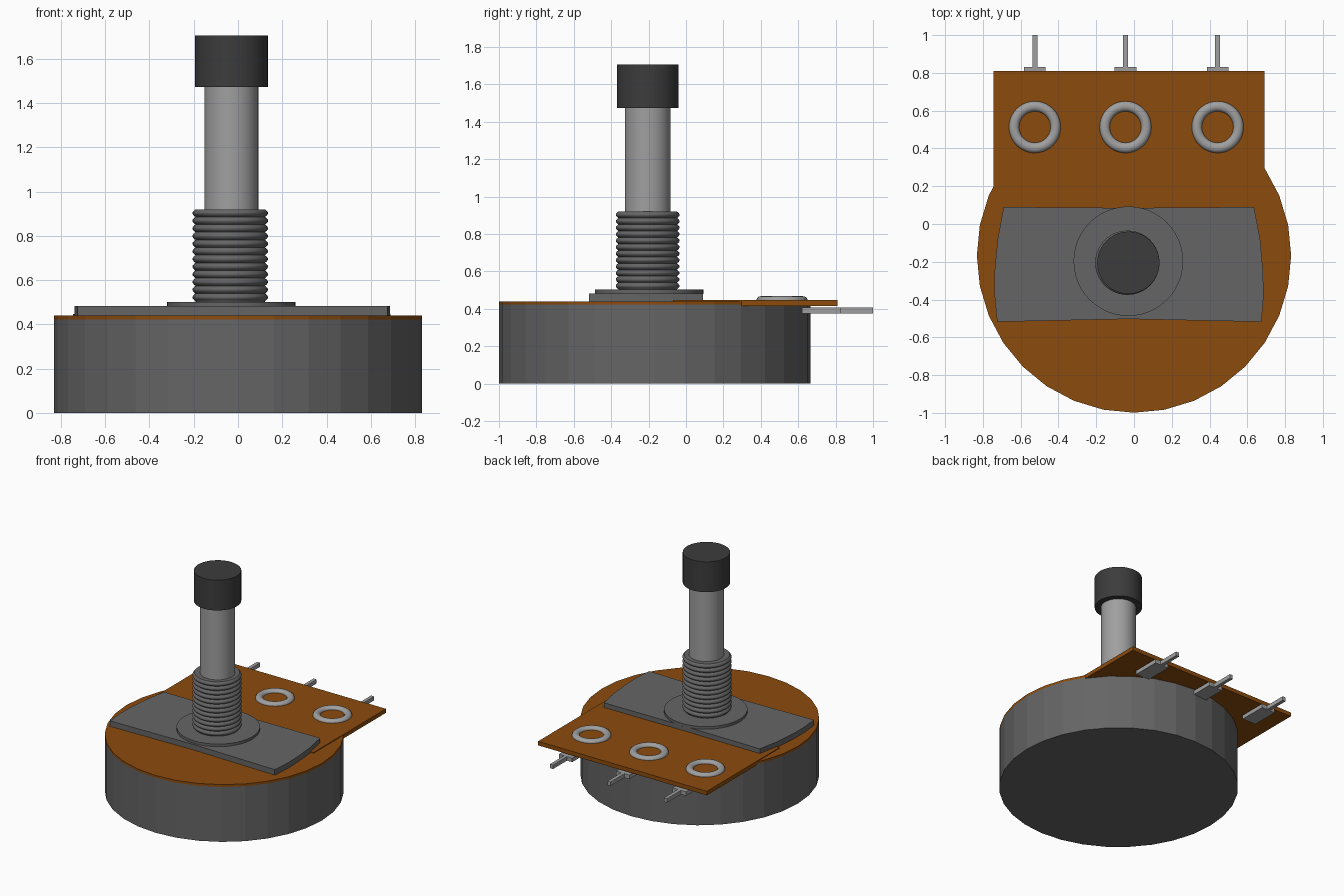
import bpy, bmesh, math

if "Cube" in bpy.data.objects:
    bpy.data.objects.remove(bpy.data.objects["Cube"])


def material(name, rgb):
    m = bpy.data.materials.new(name)
    m.diffuse_color = (*rgb, 1)
    m.use_nodes = True
    m.node_tree.nodes["Principled BSDF"].inputs["Base Color"].default_value = m.diffuse_color
    return m


ORANGE = material("orange_board", (0.26, 0.07, 0.004))
DARK = material("dark_grey", (0.13, 0.13, 0.13))
BLACK = material("near_black", (0.045, 0.045, 0.045))
STEEL = material("steel", (0.35, 0.35, 0.35))
AX, AY = -0.03, -0.205      # shaft axis


def finish(bm, name, mat, smooth=False):
    bmesh.ops.recalc_face_normals(bm, faces=bm.faces)
    me = bpy.data.meshes.new(name)
    bm.to_mesh(me)
    bm.free()
    ob = bpy.data.objects.new(name, me)
    bpy.context.collection.objects.link(ob)
    me.materials.append(mat)
    if smooth:
        bpy.ops.object.select_all(action='DESELECT')
        ob.select_set(True)
        bpy.context.view_layer.objects.active = ob
        bpy.ops.object.shade_smooth_by_angle(angle=math.radians(40))
    return ob


def prism(name, pts, z0, z1, mat):
    """Extrude a flat outline upwards."""
    bm = bmesh.new()
    face = bm.faces.new([bm.verts.new((x, y, z0)) for x, y in pts])
    ext = bmesh.ops.extrude_face_region(bm, geom=[face])
    for v in ext["geom"]:
        if isinstance(v, bmesh.types.BMVert):
            v.co.z = z1
    return finish(bm, name, mat)


def lathe(name, cx, cy, profile, n, mat, smooth=True, closed=False):
    """Revolve an (r, z) profile; open profiles get flat end caps."""
    bm = bmesh.new()
    rings = []
    for r, z in profile:
        rings.append([bm.verts.new((cx + r * math.cos(2 * math.pi * i / n),
                                    cy + r * math.sin(2 * math.pi * i / n), z))
                      for i in range(n)])
    pairs = list(zip(rings, rings[1:]))
    if closed:
        pairs.append((rings[-1], rings[0]))
    else:
        bm.faces.new(rings[0])
        bm.faces.new(rings[-1])
    for a, b in pairs:
        for i in range(n):
            j = (i + 1) % n
            bm.faces.new((a[i], a[j], b[j], b[i]))
    return finish(bm, name, mat, smooth)


# Round housing and the board disc on top of it
lathe("housing", 0, -0.167, [(0.832, 0), (0.832, 0.422)], 32, DARK, smooth=False)
lathe("board_disc", 0, -0.167, [(0.832, 0.422), (0.832, 0.44)], 32, ORANGE, smooth=False)

# Rectangular terminal board
prism("terminal_board", [(-0.745, -0.07), (0.69, -0.07), (0.69, 0.81), (-0.745, 0.81)],
      0.415, 0.446, ORANGE)

# Metal mounting plate with bowed ends
prism("mounting_plate",
      [(-0.69, 0.09), (-0.722, -0.08), (-0.738, -0.25), (-0.738, -0.38), (-0.725, -0.518),
       (-0.03, -0.503), (0.675, -0.518), (0.686, -0.38), (0.683, -0.25), (0.668, -0.08),
       (0.635, 0.09), (-0.03, 0.085)], 0.438, 0.482, DARK)

# Washer
lathe("washer", AX, -0.197, [(0.29, 0.478), (0.29, 0.502)], 48, DARK)

# Threaded bushing: stacked rounded ridges
thread = [(0.155, 0.495)]
RIDGES, Z0, Z1 = 12, 0.505, 0.92
pitch = (Z1 - Z0) / RIDGES
for k in range(RIDGES):
    for s in range(5):
        t = s / 5
        thread.append((0.157 + 0.014 * math.sin(math.pi * t), Z0 + (k + t) * pitch))
thread.append((0.157, Z1))
lathe("threaded_bushing", AX - 0.005, AY, thread, 40, DARK)

# Shaft and knob tip
lathe("shaft", AX, AY, [(0.122, 0.9), (0.122, 1.48)], 40, STEEL)
lathe("shaft_cap", AX, AY, [(0.165, 1.473), (0.165, 1.706)], 40, BLACK)

# Solder eyelets and the terminal pins beneath them
for i, x in enumerate((-0.525, -0.045, 0.443)):
    tube = [(0.11 + 0.027 * math.cos(a), 0.446 + 0.022 * math.sin(a))
            for a in (2 * math.pi * k / 12 for k in range(12))]
    lathe(f"eyelet_{i + 1}", x, 0.513, tube, 40, STEEL, closed=True)
    w, t = 0.057, 0.013
    prism(f"terminal_pin_{i + 1}",
          [(x - w, 0.62), (x + w, 0.62), (x + w, 0.83), (x + t, 0.83),
           (x + t, 1.0), (x - t, 1.0), (x - t, 0.83), (x - w, 0.83)],
          0.375, 0.406, STEEL)
